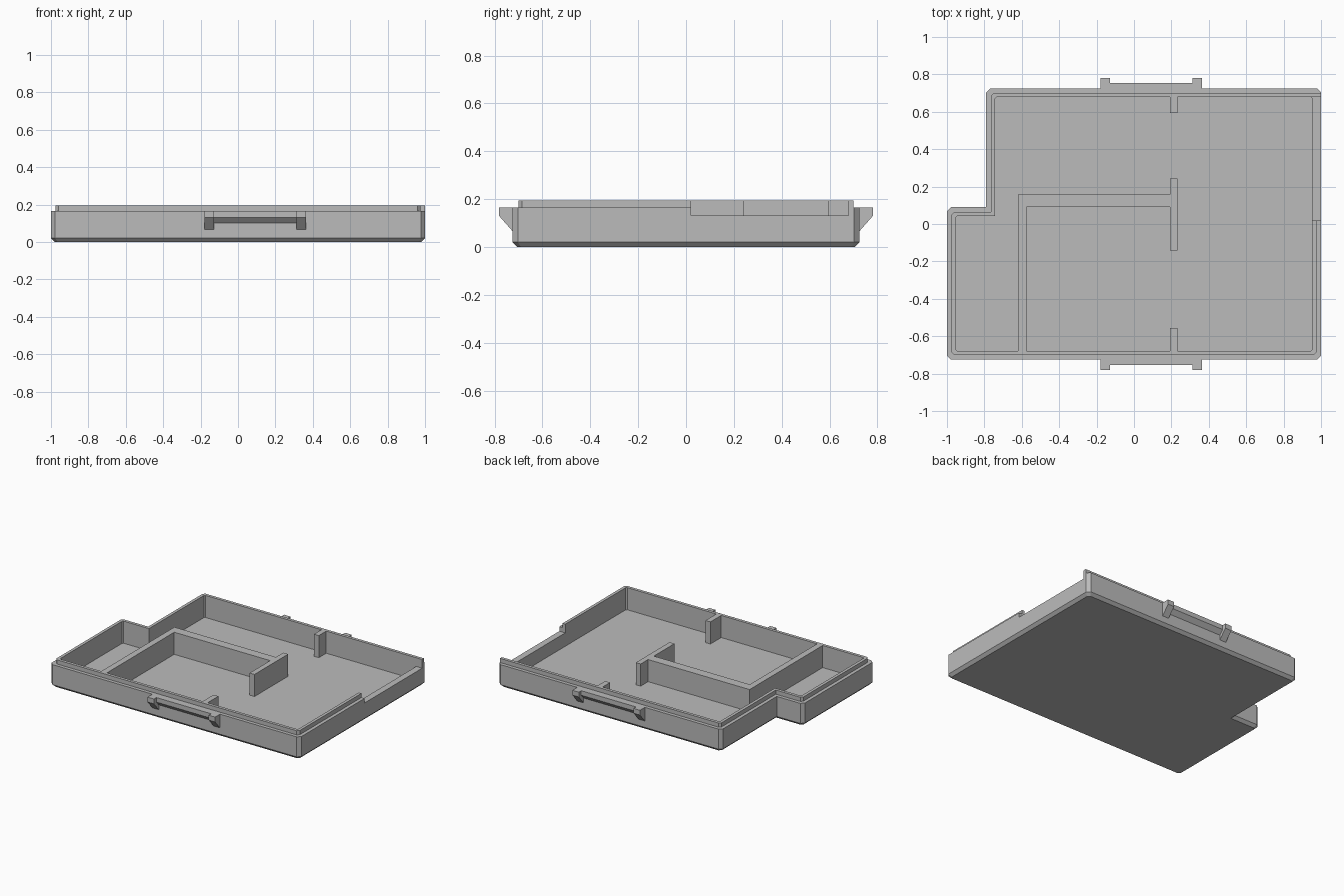
import bpy
import bmesh

cube = bpy.data.objects.get("Cube")
if cube:
    bpy.data.objects.remove(cube, do_unlink=True)

grey = bpy.data.materials.new("plain grey")
grey.use_nodes = True
grey.diffuse_color = (0.5, 0.5, 0.5, 1)
grey.node_tree.nodes["Principled BSDF"].inputs["Base Color"].default_value = (0.5, 0.5, 0.5, 1)

CHAMFER = 0.022
FLOOR, RIM, TOP = 0.035, 0.165, 0.195


def finish(name, bm):
    bmesh.ops.recalc_face_normals(bm, faces=bm.faces)
    mesh = bpy.data.meshes.new(name)
    bm.to_mesh(mesh)
    bm.free()
    mesh.materials.append(grey)
    obj = bpy.data.objects.new(name, mesh)
    bpy.context.collection.objects.link(obj)
    return obj


def loft(name, rings):
    """Skin a list of matching point rings and cap both ends."""
    bm = bmesh.new()
    loops = [[bm.verts.new(p) for p in ring] for ring in rings]
    n = len(loops[0])
    for a, b in zip(loops, loops[1:]):
        for i in range(n):
            j = (i + 1) % n
            bm.faces.new((a[i], a[j], b[j], b[i]))
    bm.faces.new(loops[0])
    bm.faces.new(loops[-1])
    return finish(name, bm)


def box(name, x0, x1, y0, y1, z0, z1):
    return loft(name, [[(x0, y0, z), (x1, y0, z), (x1, y1, z), (x0, y1, z)] for z in (z0, z1)])


def outline(inset, z):
    """Notched tray outline with chamfered outer corners."""
    x, y = 1 - inset, 0.725 - inset
    nx, ny = -0.79 + inset, 0.09 - inset
    c = CHAMFER - inset * 0.3
    return [(p, q, z) for p, q in (
        (-x + c, -y), (x - c, -y), (x, -y + c), (x, y - c), (x - c, y),
        (nx + c, y), (nx, y - c), (nx, ny), (-x + c, ny), (-x, ny - c), (-x, -y + c))]


# Tray shell: bevelled base, stepped rim, raised lip and hollow inside
tray = loft("tray", [outline(i, z) for i, z in (
    (0.02, 0), (0, 0.02), (0, RIM), (0.025, RIM), (0.025, TOP), (0.047, TOP), (0.047, FLOOR))])

# Low opening in the side wall
cutter = box("opening_cutter", 0.9, 1.1, 0.02, 0.678, 0.132, 0.3)
cutter.hide_render = True
cut = tray.modifiers.new("opening", "BOOLEAN")
cut.operation = "DIFFERENCE"
cut.solver = "EXACT"
cut.object = cutter
bpy.context.view_layer.objects.active = tray
bpy.ops.object.modifier_apply(modifier=cut.name)
bpy.data.objects.remove(cutter, do_unlink=True)

# Lip end that runs out to the tray's side
box("lip_end", 0.92, 1.0, 0.678, 0.7, 0.132, TOP)

# Inner dividers
base = FLOOR - 0.01
loft("corner_divider", [[(x, y, z) for x, y in (
    (-0.62, -0.69), (-0.575, -0.69), (-0.575, 0.092), (0.2, 0.092), (0.2, 0.158), (-0.62, 0.158))]
    for z in (base, TOP)])
for name, y0, y1 in (("front_stub", -0.69, -0.555), ("middle_divider", -0.143, 0.243),
                     ("back_stub", 0.593, 0.69)):
    box(name, 0.193, 0.232, y0, y1, base, TOP)


# Handles: a bar with a sloped underside between two deeper brackets
def wedge(name, side, x0, x1, reach, z_mid, z_low):
    profile = ((0.72, RIM), (reach, RIM), (reach, z_mid), (0.724, z_low), (0.72, z_low))
    return loft(name, [[(x, side * y, z) for y, z in profile] for x in (x0, x1)])


for label, side in (("front", -1), ("back", 1)):
    wedge(label + "_handle_bar", side, -0.127, 0.312, 0.753, 0.132, 0.1)
    wedge(label + "_right_bracket", side, -0.178, -0.127, 0.781, 0.13, 0.065)
    wedge(label + "_left_bracket", side, 0.312, 0.363, 0.781, 0.13, 0.065)
